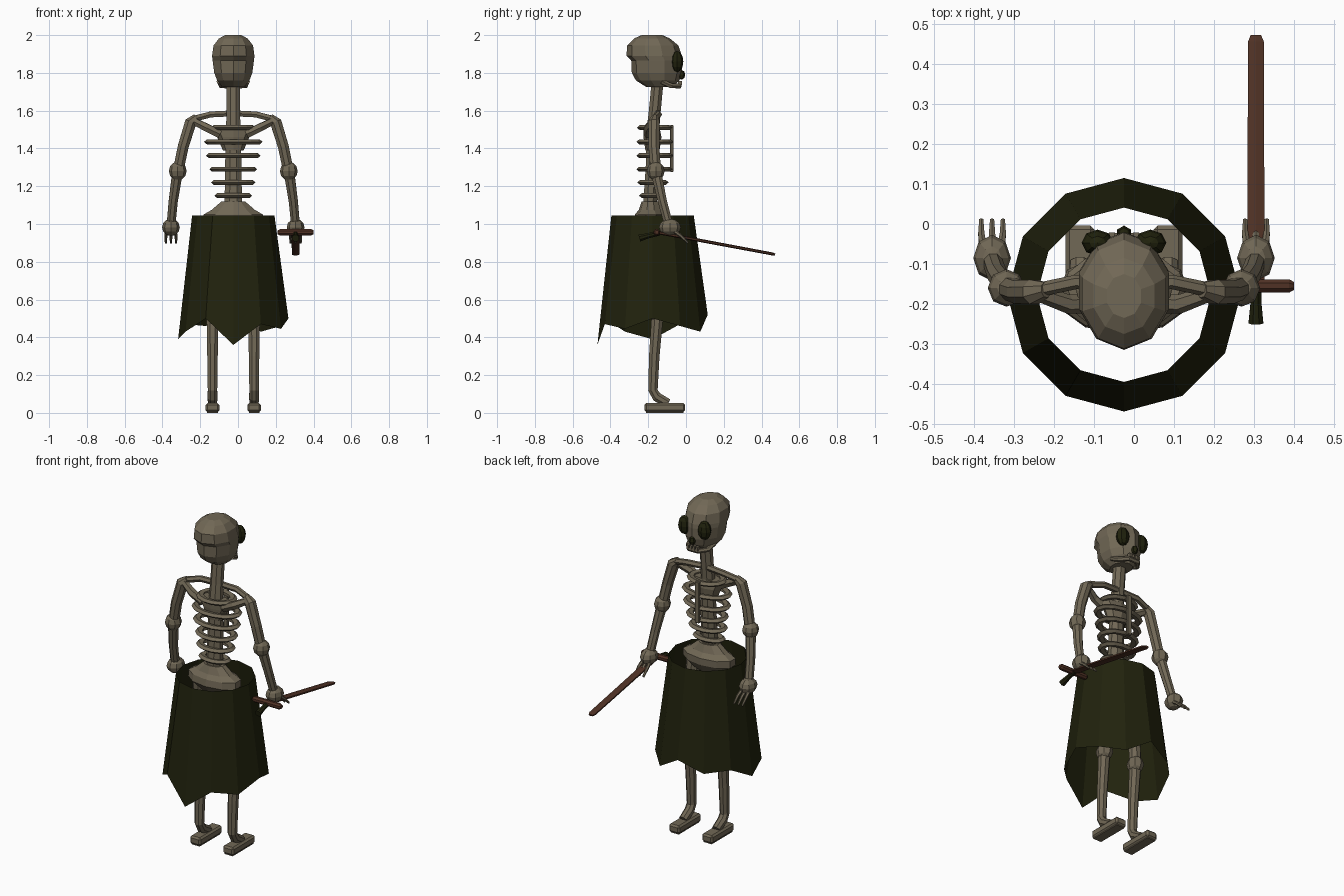
import bpy, bmesh, math
from mathutils import Vector, Matrix

if "Cube" in bpy.data.objects:
    bpy.data.objects.remove(bpy.data.objects["Cube"])

CX, CY = -0.025, -0.177   # body axis


def material(name, rgb):
    m = bpy.data.materials.new(name)
    m.diffuse_color = (*rgb, 1)
    m.use_nodes = True
    m.node_tree.nodes["Principled BSDF"].inputs["Base Color"].default_value = m.diffuse_color
    return m


BONE = material("bone", (0.165, 0.138, 0.092))
DARK = material("dark_olive", (0.015, 0.016, 0.004))
WOOD = material("brown_wood", (0.08, 0.031, 0.018))


def finish(name, bm, mat):
    bmesh.ops.recalc_face_normals(bm, faces=bm.faces)
    me = bpy.data.meshes.new(name)
    bm.to_mesh(me)
    bm.free()
    me.materials.append(mat)
    ob = bpy.data.objects.new(name, me)
    bpy.context.collection.objects.link(ob)
    return ob


def skin(name, loops, mat, caps=True, closed=False):
    """Bridge a list of equal point loops into a surface."""
    bm = bmesh.new()
    rows = [[bm.verts.new(p) for p in loop] for loop in loops]
    n = len(rows[0])
    pairs = list(zip(rows, rows[1:])) + ([(rows[-1], rows[0])] if closed else [])
    for a, b in pairs:
        for i in range(n):
            j = (i + 1) % n
            bm.faces.new((a[i], a[j], b[j], b[i]))
    if caps and not closed:
        bm.faces.new(rows[0])
        bm.faces.new(rows[-1])
    return finish(name, bm, mat)


def stack(name, levels, mat, n=10):
    """Elliptical levels: z, half width, y min, y max."""
    loops = []
    for z, w, y0, y1 in levels:
        loops.append([(CX + w * math.sin(2 * math.pi * i / n),
                       (y0 + y1) / 2 - (y1 - y0) / 2 * math.cos(2 * math.pi * i / n), z)
                      for i in range(n)])
    return skin(name, loops, mat)


def tube(name, pts, radii, mat, n=8):
    """Faceted rod along points; a radius may be a (wide, thick) pair."""
    pts = [Vector(p) for p in pts]
    if not isinstance(radii, list):
        radii = [radii] * len(pts)
    loops = []
    for k, p in enumerate(pts):
        t = (pts[min(k + 1, len(pts) - 1)] - pts[max(k - 1, 0)]).normalized()
        overall = (pts[-1] - pts[0]).normalized()
        ref = Vector((0, 0, 1)) if abs(overall.x) > 0.8 else Vector((1, 0, 0))
        u = (ref - t * ref.dot(t)).normalized()
        v = t.cross(u)
        r = radii[k]
        a, b = r if isinstance(r, tuple) else (r, r)
        loops.append([p + u * a * math.cos(2 * math.pi * (i + .5) / n)
                      + v * b * math.sin(2 * math.pi * (i + .5) / n) for i in range(n)])
    return skin(name, loops, mat)


def ball(name, c, size, mat, u=8, v=6):
    bm = bmesh.new()
    bmesh.ops.create_uvsphere(bm, u_segments=u, v_segments=v, radius=1,
                              matrix=Matrix.Translation(c) @ Matrix.Diagonal((*size, 1)))
    return finish(name, bm, mat)


def box(name, c, size, mat, bevel=0):
    bm = bmesh.new()
    bmesh.ops.create_cube(bm, size=1, matrix=Matrix.Translation(c) @ Matrix.Diagonal((*size, 1)))
    if bevel:
        bmesh.ops.bevel(bm, geom=bm.edges[:], offset=bevel, segments=1, affect='EDGES')
    return finish(name, bm, mat)


# Skull with overhanging back of the cranium
stack("skull", [(1.725, .06, -.21, -.07), (1.76, .09, -.265, -.035), (1.80, .106, -.287, -.022),
                (1.865, .115, -.29, -.02), (1.89, .118, -.315, -.022), (1.945, .11, -.312, -.04),
                (1.982, .08, -.275, -.085), (2.0, .045, -.235, -.125)], BONE)

# Nose, jaw and teeth
ball("nose_hole", (CX, -.024, 1.79), (.02, .02, .026), DARK, 6, 4)
tube("jaw", [(CX + x, y, z) for x, y, z in
             ((-.075, -.13, 1.755), (-.065, -.08, 1.732), (-.03, -.035, 1.73),
              (.03, -.035, 1.73), (.065, -.08, 1.732), (.075, -.13, 1.755))], .014, BONE, 6)
for i in range(4):
    box("tooth", (CX - .03 + .02 * i, -.032, 1.747), (.014, .022, .022), BONE)

# Neck and backbone
tube("backbone", [(CX, -.15, 1.76), (CX, -.165, 1.6), (CX, -.175, 1.5), (CX, -.18, 1.3), (CX, -.19, 1.1),
                  (CX, -.19, 1.0)],
     [(.038, .034), (.038, .034), (.042, .036), (.047, .036), (.05, .04), (.06, .045)], BONE)
stack("upper_back", [(1.39, .055, -.215, -.14), (1.46, .085, -.225, -.13), (1.51, .115, -.225, -.14)], BONE, 8)

# Pelvis
stack("pelvis", [(.96, .09, -.24, -.13), (1.01, .165, -.275, -.1), (1.05, .165, -.27, -.1),
                 (1.075, .12, -.25, -.125), (1.12, .065, -.235, -.14)], BONE)

# Ribs as flattened elliptical hoops
for z, w, y0, y1 in ((1.51, .12, -.262, -.07), (1.435, .155, -.265, -.065), (1.362, .145, -.265, -.065),
                     (1.29, .127, -.265, -.07), (1.22, .118, -.26, -.09), (1.15, .1, -.25, -.12)):
    yc, ry = (y0 + y1) / 2, (y1 - y0) / 2
    loops = []
    for k in range(14):
        a = 2 * math.pi * k / 14
        loops.append([(CX + (w - d) * math.cos(a), yc + (ry - d) * math.sin(a), z + h)
                      for d, h in ((0, 0), (.015, .013), (.04, .008), (.04, -.008), (.015, -.013))])
    skin("rib", loops, BONE, closed=True)
box("breastbone", (CX, -.075, 1.4), (.03, .018, .25), BONE, .004)

# Paired parts
for s, side in ((-1, "left"), (1, "right")):
    def P(x, y, z):
        return (CX + s * x, y, z)

    ball(side + "_eye_socket", P(.066, -.047, 1.86), (.04, .033, .056), DARK)
    tube(side + "_collarbone", [P(.02, -.15, 1.585), P(.12, -.145, 1.58), P(.215, -.165, 1.555)],
         .018, BONE, 6)
    tube(side + "_shoulder_blade", [P(.21, -.175, 1.545), P(.14, -.2, 1.51), P(.07, -.2, 1.475)],
         [.02, .024, .024], BONE, 6)
    # Arm and its joints
    tube(side + "_upper_arm", [P(.195, -.165, 1.565), P(.225, -.17, 1.54), P(.265, -.17, 1.41),
                               P(.292, -.16, 1.28)], [.02, .033, .031, .03], BONE)
    ball(side + "_elbow", P(.294, -.16, 1.28), (.047, .047, .05), BONE)
    tube(side + "_forearm", [P(.296, -.158, 1.27), P(.318, -.125, 1.12), P(.33, -.09, .99)],
         [.03, .026, .025], BONE)
    ball(side + "_hand", P(.33, -.085, .982), (.047, .058, .046), BONE)
    for dx in (-.027, 0, .027):
        tube(side + "_finger", [P(.33 + dx * .8, -.065, .965), P(.33 + dx, -.025, .935),
                                P(.33 + dx, .01, .9)], [.011, .009, .006], BONE, 6)
    # Leg, knee and foot
    tube(side + "_thigh", [P(.105, -.185, 1.01), P(.11, -.165, .78), P(.11, -.15, .54)],
         [.04, .036, .034], BONE)
    ball(side + "_knee", P(.11, -.15, .53), (.046, .05, .052), BONE)
    tube(side + "_shin", [P(.11, -.15, .53), P(.11, -.168, .3), P(.11, -.175, .12),
                          P(.11, -.155, .085), P(.11, -.095, .05)],
         [.034, .03, .027, .028, .026], BONE)
    box(side + "_foot", P(.11, -.112, .028), (.072, .216, .048), BONE, .01)
    box(side + "_sole", P(.11, -.112, .004), (.056, .2, .008), BONE)

# Ragged open skirt: twelve sides, uneven hem
HEM = (.36, .47, .445, .50, .46, .43, .52, .46, .47, .39, .43, .50)


def skirt_loop(r, heights):
    return [(CX + r * math.sin(math.pi * i / 6), CY - r * math.cos(math.pi * i / 6), z)
            for i, z in enumerate(heights)]


skin("skirt", [skirt_loop(.218, [1.045] * 12), skirt_loop(.292, HEM)], DARK, caps=False)

# Sword: blade, guard and grip
SX = .305
tube("sword_blade", [(SX, -.15, .955), (SX, .455, .842), (SX, .472, .838)],
     [(.025, .009), (.023, .008), (.015, .006)], WOOD, 6)
tube("sword_guard", [(SX - .095, -.155, .956), (SX - .083, -.155, .956),
                     (SX + .083, -.155, .956), (SX + .095, -.155, .956)],
     [.011, .018, .018, .011], WOOD)
tube("sword_grip", [(SX, -.14, .952), (SX, -.2, .938), (SX, -.247, .925)], [.014, .015, .02], DARK)
